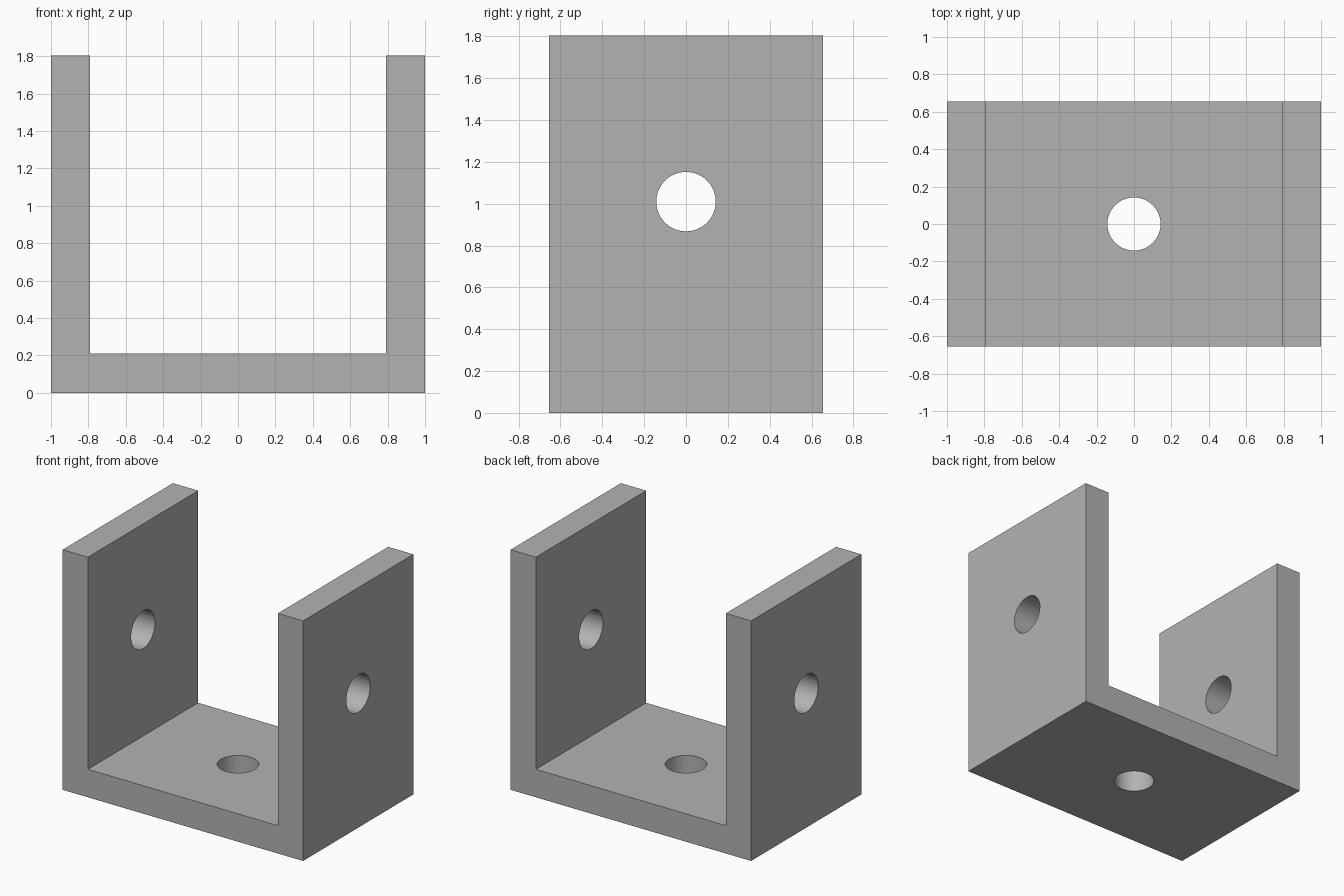
import bpy
import bmesh
from math import pi, radians

# Start without the default cube
cube = bpy.data.objects.get("Cube")
if cube:
    bpy.data.objects.remove(cube, do_unlink=True)

HALF_W, HALF_D, HEIGHT, WALL = 1.0, 0.655, 1.805, 0.21
HOLE_R, HOLE_Z = 0.142, 1.01

grey = bpy.data.materials.new("plain grey")
grey.use_nodes = True
grey.diffuse_color = (0.45, 0.45, 0.45, 1)
grey.node_tree.nodes["Principled BSDF"].inputs["Base Color"].default_value = grey.diffuse_color

# U-shaped bracket: a profile extruded front to back
inner = HALF_W - WALL
profile = [(-HALF_W, 0), (HALF_W, 0), (HALF_W, HEIGHT), (inner, HEIGHT),
           (inner, WALL), (-inner, WALL), (-inner, HEIGHT), (-HALF_W, HEIGHT)]
bm = bmesh.new()
face = bm.faces.new([bm.verts.new((x, -HALF_D, z)) for x, z in profile])
extruded = bmesh.ops.extrude_face_region(bm, geom=[face])["geom"]
moved = [v for v in extruded if isinstance(v, bmesh.types.BMVert)]
bmesh.ops.translate(bm, verts=moved, vec=(0, 2 * HALF_D, 0))
bmesh.ops.recalc_face_normals(bm, faces=bm.faces)
mesh = bpy.data.meshes.new("u_bracket")
bm.to_mesh(mesh)
bm.free()
mesh.materials.append(grey)
bracket = bpy.data.objects.new("u_bracket", mesh)
bpy.context.collection.objects.link(bracket)


def drill(name, location, rotation, depth):
    """Cut a round hole through the bracket."""
    bpy.ops.mesh.primitive_cylinder_add(vertices=64, radius=HOLE_R, depth=depth,
                                        location=location, rotation=rotation)
    cutter = bpy.context.object
    cutter.name = name
    cutter.hide_render = True
    cutter.data.materials.append(grey)
    mod = bracket.modifiers.new(name, "BOOLEAN")
    mod.operation = "DIFFERENCE"
    mod.solver = "EXACT"
    mod.object = cutter
    bpy.ops.object.select_all(action="DESELECT")
    bracket.select_set(True)
    bpy.context.view_layer.objects.active = bracket
    bpy.ops.object.modifier_apply(modifier=mod.name)
    bpy.data.objects.remove(cutter, do_unlink=True)


# Pin holes through both arms, and the mounting hole in the base
drill("pin_hole", (0, 0, HOLE_Z), (0, pi / 2, 0), 2 * HALF_W + 1)
drill("base_hole", (0, 0, WALL / 2), (0, 0, 0), WALL * 2)

# Smooth hole walls, sharp edges elsewhere
bpy.ops.object.shade_smooth_by_angle(angle=radians(30))
